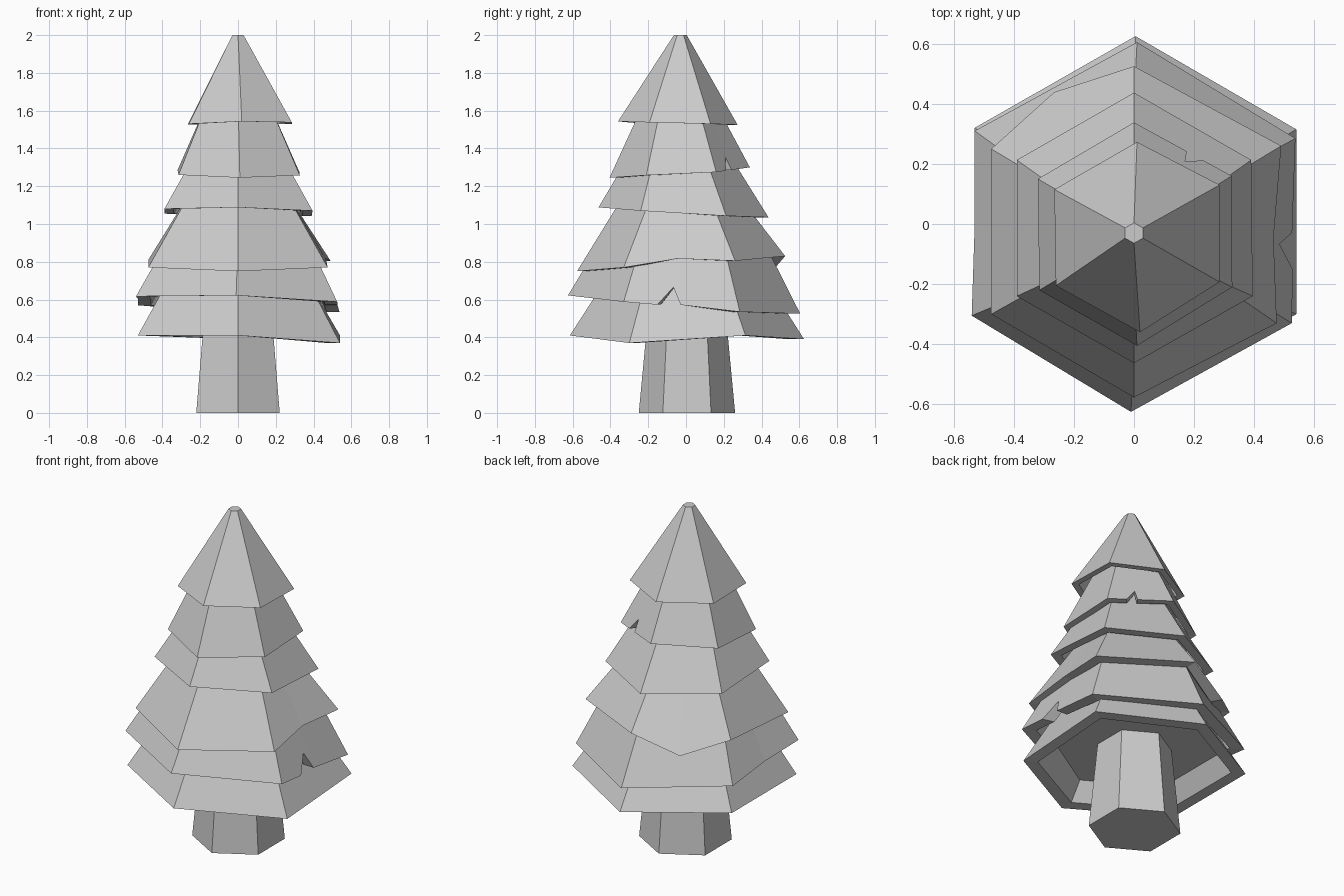
import bpy, bmesh, math
from mathutils import Vector

if "Cube" in bpy.data.objects:
    bpy.data.objects.remove(bpy.data.objects["Cube"])


def hexagon(radius, cy, z):
    # corners run front, front right, back right, back, back left, front left
    return [Vector((radius * math.sin(math.radians(60 * i)),
                    cy - radius * math.cos(math.radians(60 * i)), z)) for i in range(6)]


def build(name, rings):
    # stack of equal-length rings, bridged and capped at both ends
    bm = bmesh.new()
    loops = [[bm.verts.new(p) for p in ring] for ring in rings]
    n = len(loops[0])
    for a, b in zip(loops, loops[1:]):
        for i in range(n):
            j = (i + 1) % n
            bm.faces.new((a[i], a[j], b[j], b[i]))
    caps = [bm.faces.new(loops[0][::-1]), bm.faces.new(loops[-1])]
    bmesh.ops.triangulate(bm, faces=caps)
    bmesh.ops.recalc_face_normals(bm, faces=bm.faces[:])
    mesh = bpy.data.meshes.new(name)
    bm.to_mesh(mesh)
    bm.free()
    bpy.context.collection.objects.link(bpy.data.objects.new(name, mesh))


def tier(name, corners, top, nicks=()):
    # nicks: (edge, position along edge, rise up the slope)
    corners = [Vector(c) for c in corners]
    upper = hexagon(*top)
    outer, tops = [], []
    for e in range(6):
        f = (e + 1) % 6
        points = [(0, 0)] + [(t, r) for k, t, r in nicks if k == e]
        for t, rise in points:
            base, head = corners[e].lerp(corners[f], t), upper[e].lerp(upper[f], t)
            outer.append(base.lerp(head, rise / (head.z - base.z)))
            tops.append(head)
    mid = sum(corners, Vector()) / 6

    def shrink(p, s):
        return Vector((mid.x + (p.x - mid.x) * s, mid.y + (p.y - mid.y) * s, p.z))
    rim = [shrink(p, 0.87) for p in outer]
    ceiling = []
    for p, h in zip(outer, tops):
        q = shrink(p.lerp(h, (mid.z + 0.12 - p.z) / (h.z - p.z)), 0.85)
        ceiling.append(q)
    build(name, [ceiling, rim, outer, tops])


# trunk
build("trunk", [hexagon(0.255, 0.005, 0), hexagon(0.205, 0.005, 0.53)])

# branch tiers, bottom to top
tier("branches_1", [(0, -.615, .41), (.54, -.30, .37), (.54, .315, .41),
                    (.005, .625, .39), (-.53, .32, .41), (-.53, -.30, .41)],
     (.415, 0, .72))
tier("branches_2", [(-.01, -.625, .622), (.525, -.33, .588), (.537, .285, .535),
                    (.01, .605, .525), (-.53, .31, .57), (-.54, -.305, .617)],
     (.425, -.02, .92),
     [(1, .29, 0), (1, .42, .10), (1, .49, .01), (4, .5, .01)])
tier("branches_3", [(0, -.577, .75), (.475, -.33, .77), (.49, .26, .805),
                    (0, .525, .83), (-.475, .25, .81), (-.475, -.30, .77)],
     (.27, -.03, 1.2), [(1, .48, .03), (3, .5, -.09)])
tier("branches_4", [(0, -.463, 1.088), (.395, -.24, 1.07), (.39, .213, 1.043),
                    (0, .437, 1.035), (-.39, .213, 1.055), (-.39, -.24, 1.08)],
     (.25, -.035, 1.39))
tier("branches_5", [(.01, -.405, 1.245), (.327, -.21, 1.258), (.325, .16, 1.275),
                    (0, .338, 1.30), (-.32, .15, 1.285), (-.315, -.22, 1.26)],
     (.18, -.035, 1.66), [(2, .29, 0), (2, .42, .07), (2, .46, 0)])
tier("branches_6", [(.02, -.36, 1.543), (.285, -.193, 1.538), (.285, .13, 1.53),
                    (.01, .273, 1.525), (-.265, .115, 1.528), (-.26, -.205, 1.53)],
     (.034, -.03, 2.0))
